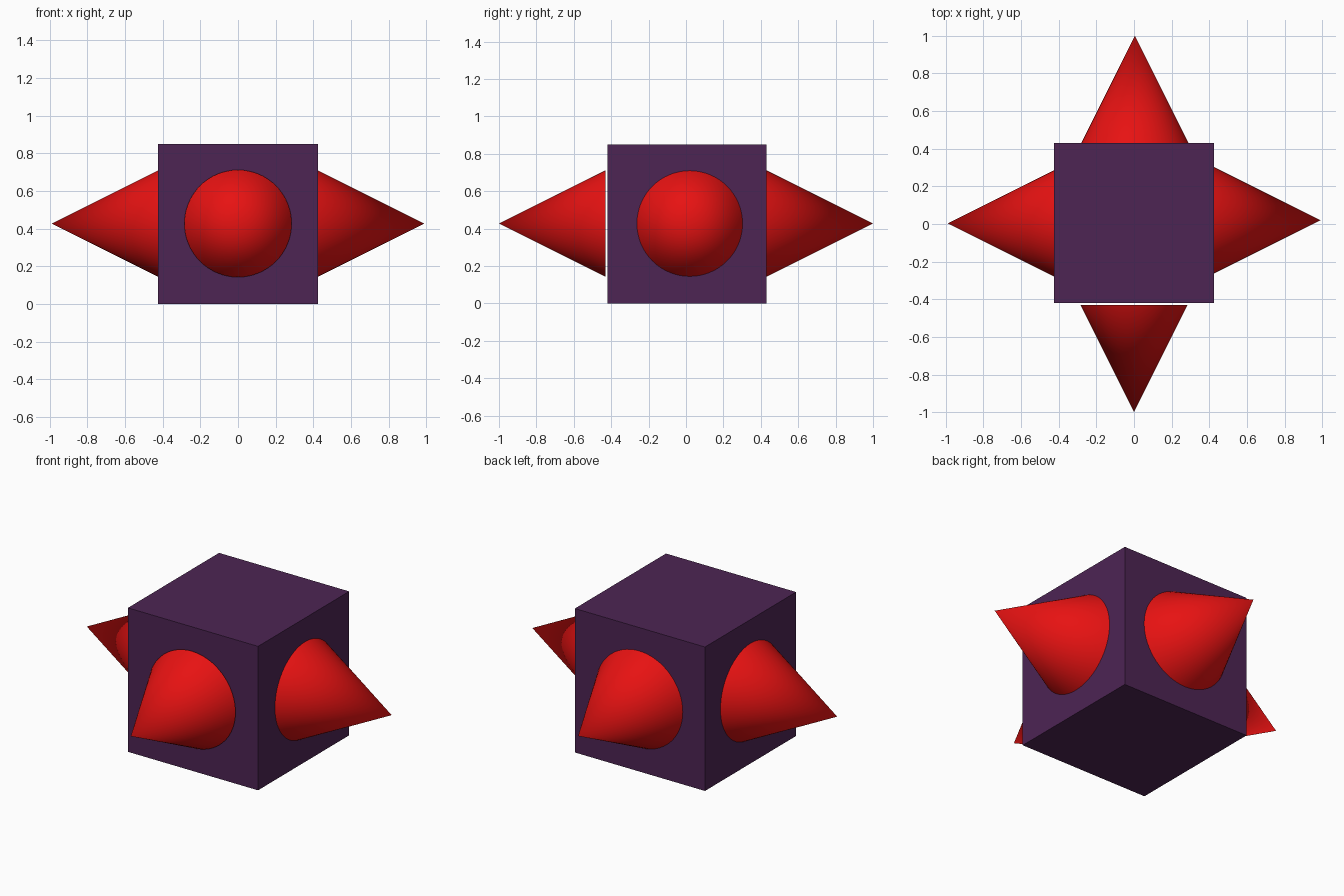
import bpy
from mathutils import Vector

cube = bpy.data.objects.get("Cube")
if cube:
    bpy.data.objects.remove(cube, do_unlink=True)


def make_material(name, rgb):
    mat = bpy.data.materials.new(name)
    mat.use_nodes = True
    colour = (*rgb, 1.0)
    mat.diffuse_color = colour
    mat.node_tree.nodes["Principled BSDF"].inputs["Base Color"].default_value = colour
    return mat


purple = make_material("dark purple", (0.075, 0.018, 0.088))
red = make_material("bright red", (0.8, 0.006, 0.006))

# Cube body standing on the ground
SIZE = 0.85
bpy.ops.mesh.primitive_cube_add(size=SIZE, location=(0, 0.005, SIZE / 2))
body = bpy.context.object
body.name = "body"
body.data.materials.append(purple)


def spike(name, base, direction, length):
    """Smooth cone with its base disc centred at base."""
    axis = Vector(direction)
    bpy.ops.mesh.primitive_cone_add(
        vertices=64, radius1=0.285, radius2=0, depth=length,
        location=Vector(base) + axis * length / 2,
        rotation=axis.to_track_quat('Z', 'Y').to_euler())
    obj = bpy.context.object
    obj.name = name
    obj.data.materials.append(red)
    bpy.ops.object.shade_smooth_by_angle()


# One spike on each side face; the front one stands slightly proud
MID = 0.427
spike("front_spike", (0, -0.43, MID), (0, -1, 0), 0.57)
spike("back_spike", (0.005, 0.43, MID), (0, 1, 0), 0.57)
spike("left_spike", (0.42, 0.02, MID), (1, 0, 0), 0.57)
spike("right_spike", (-0.42, 0.003, MID), (-1, 0, 0), 0.57)
